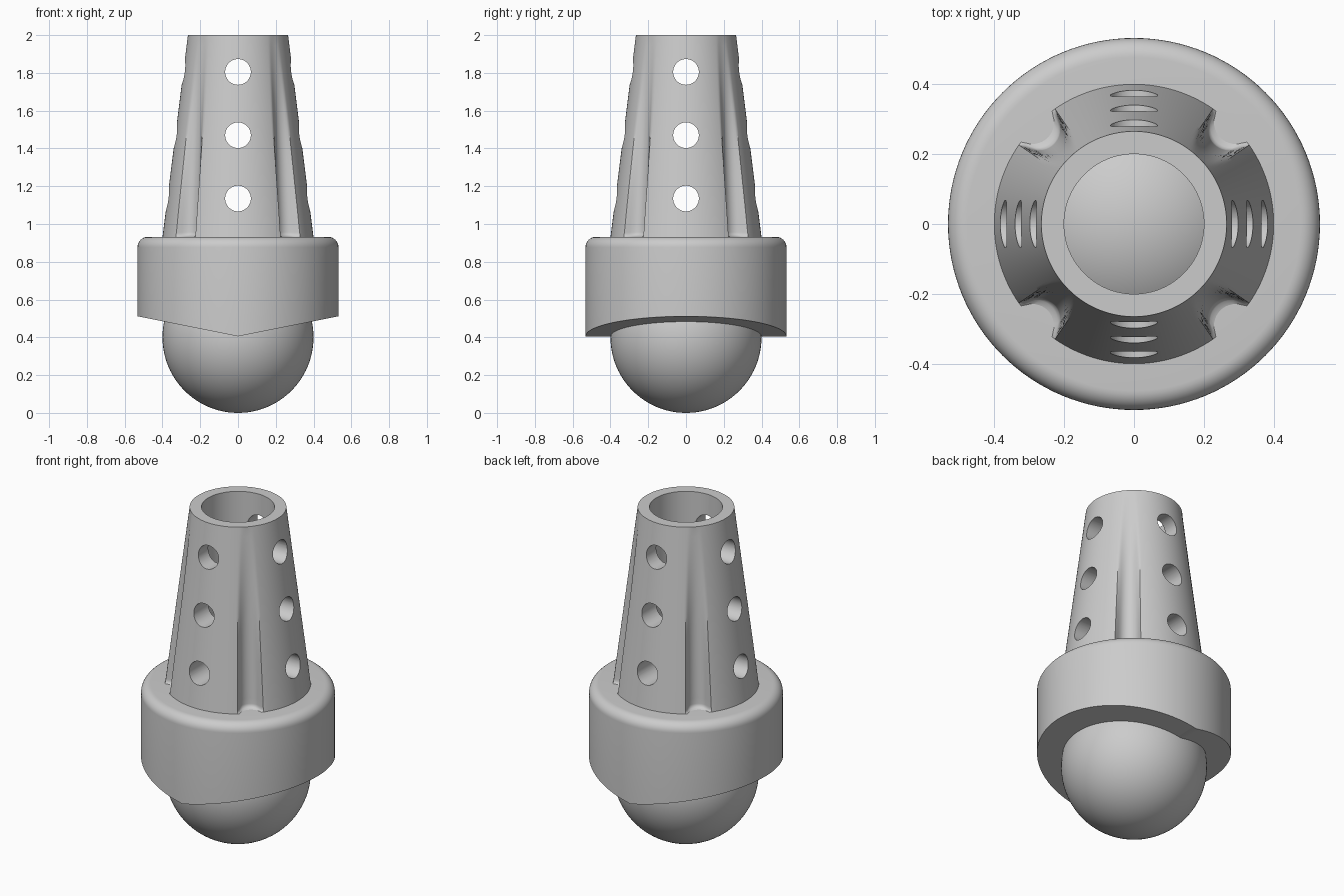
import bpy, bmesh
from math import sin, cos, tau, pi, sqrt, radians
from mathutils import Matrix

cube = bpy.data.objects.get("Cube")
if cube:
    bpy.data.objects.remove(cube, do_unlink=True)

BALL_R = 0.4
COLLAR_R, COLLAR_TOP, COLLAR_BEVEL = 0.532, 0.932, 0.055
TOWER_TOP, BORE_R = 2.0, 0.2
HOLE_R, HOLE_HEIGHTS = 0.068, (1.135, 1.47, 1.805)


def finish(name, bm):
    bmesh.ops.recalc_face_normals(bm, faces=bm.faces)
    mesh = bpy.data.meshes.new(name)
    bm.to_mesh(mesh)
    bm.free()
    obj = bpy.data.objects.new(name, mesh)
    bpy.context.collection.objects.link(obj)
    return obj


def activate(obj):
    bpy.ops.object.select_all(action='DESELECT')
    obj.select_set(True)
    bpy.context.view_layer.objects.active = obj


def smooth(obj, angle=30):
    activate(obj)
    bpy.ops.object.shade_smooth_by_angle(angle=radians(angle))


def loft(name, rows, steps):
    """Closed ring of rows; each row maps an angle to a point."""
    bm = bmesh.new()
    grid = [[bm.verts.new(row(tau * i / steps)) for i in range(steps)] for row in rows]
    for a, b in zip(grid, grid[1:] + grid[:1]):
        for i in range(steps):
            j = (i + 1) % steps
            bm.faces.new((a[i], a[j], b[j], b[i]))
    return finish(name, bm)


def ring(r, z):
    return lambda a: (r * cos(a), r * sin(a), z)


# Ball foot
bm = bmesh.new()
bmesh.ops.create_uvsphere(bm, u_segments=96, v_segments=48, radius=BALL_R,
                          matrix=Matrix.Translation((0, 0, BALL_R)))
smooth(finish("ball_foot", bm))


# Collar with rounded top rim and V-shaped underside
def underside(r):
    return lambda a: (r * cos(a), r * sin(a), 0.405 + 0.2 * abs(r * cos(a)))


rim = [ring(COLLAR_R - COLLAR_BEVEL * (1 - cos(t)), COLLAR_TOP - COLLAR_BEVEL * (1 - sin(t)))
       for t in (pi / 2 * k / 8 for k in range(9))]
collar = loft("collar", [underside(0.3), underside(COLLAR_R)] + rim + [ring(0.28, COLLAR_TOP)], 128)
smooth(collar)


# Tapered tower with four diagonal grooves that fade out near the top
def smooth_min(a, b, k):
    h = max(k - abs(a - b), 0) / k
    return min(a, b) - h * h * k / 4


def tower_radius(a, z):
    cone = 0.265 + (TOWER_TOP - z) * 0.126
    phi = (a % (pi / 2)) - pi / 4
    z = max(z, COLLAR_TOP)
    flare = 0.025
    lift = max(0, 1 - (z - COLLAR_TOP) / flare)
    floor = 0.283 + (1.85 - z) * 0.045 + flare * (1 - sqrt(1 - lift * lift))
    width = 0.062
    centre = floor + width
    side = abs(centre * sin(phi))
    if side < width:
        groove = centre * cos(phi) - sqrt(width ** 2 - side ** 2)
    else:
        groove = centre * cos(phi) + (side - width) * 4
    return smooth_min(cone, groove, 0.025)


def tower_row(z):
    def point(a):
        r = 0.265 if z == TOWER_TOP else tower_radius(a, z)
        return (r * cos(a), r * sin(a), z)
    return point


heights = [0.7] + [COLLAR_TOP + 0.005 * k for k in range(6)]
heights += [0.96 + (TOWER_TOP - 0.96) * k / 36 for k in range(1, 37)]
rows = [tower_row(min(z, TOWER_TOP)) for z in heights]
rows += [ring(BORE_R, TOWER_TOP), ring(BORE_R, 0.7)]
tower = loft("tower", rows, 240)

# Three round holes on each of the four sides
bm = bmesh.new()
for side in range(4):
    for z in HOLE_HEIGHTS:
        place = (Matrix.Rotation(side * pi / 2, 4, 'Z') @ Matrix.Translation((0.35, 0, z))
                 @ Matrix.Rotation(pi / 2, 4, 'Y'))
        bmesh.ops.create_cone(bm, cap_ends=True, segments=48, radius1=HOLE_R,
                              radius2=HOLE_R, depth=0.5, matrix=place)
cutter = finish("hole_cutter", bm)
cutter.hide_render = True

cut = tower.modifiers.new("holes", 'BOOLEAN')
cut.operation = 'DIFFERENCE'
cut.solver = 'EXACT'
cut.object = cutter
activate(tower)
bpy.ops.object.modifier_apply(modifier=cut.name)
bpy.data.objects.remove(cutter, do_unlink=True)
smooth(tower, 35)
